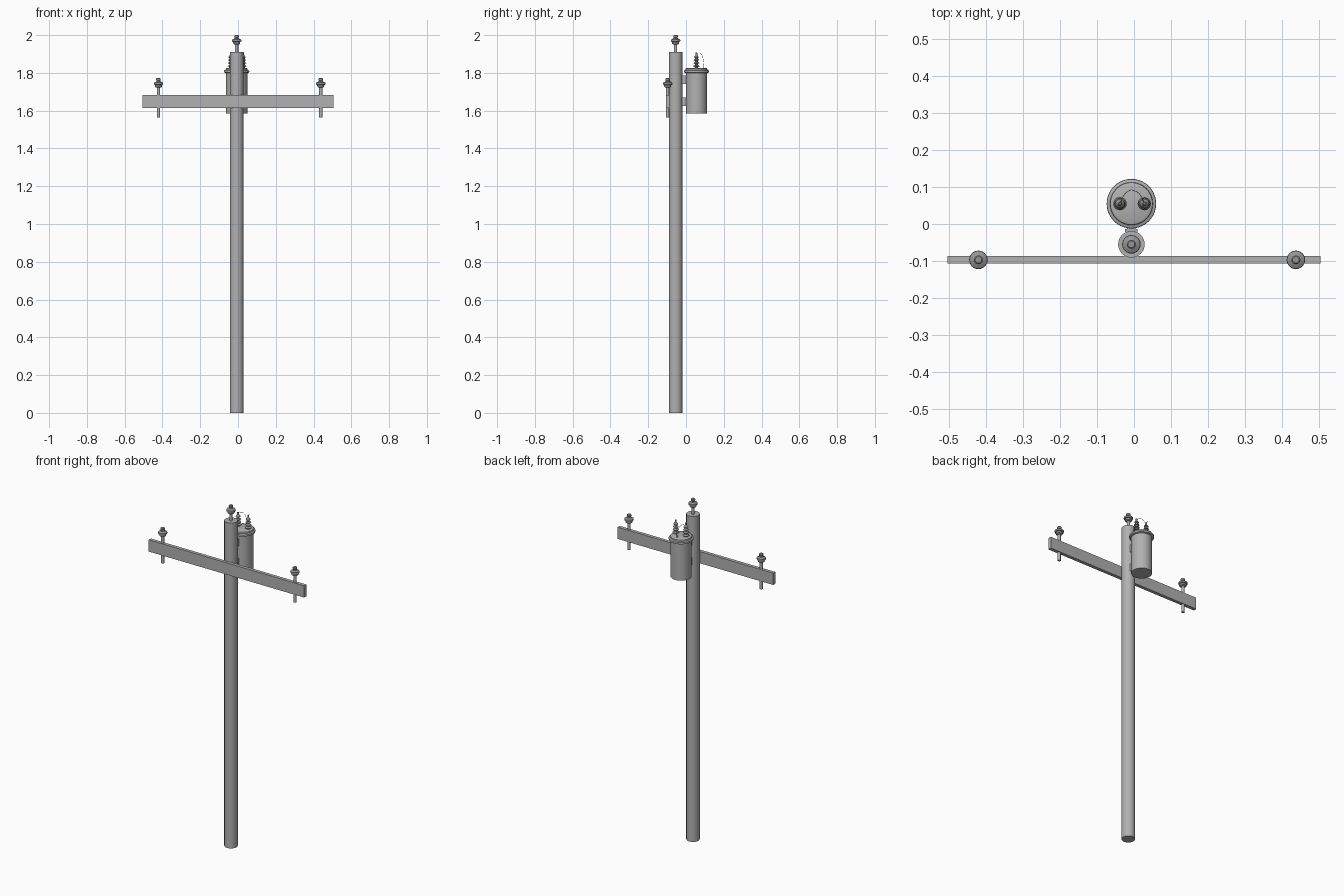
import bpy, math
from mathutils import Vector

if "Cube" in bpy.data.objects:
    bpy.data.objects.remove(bpy.data.objects["Cube"])

CX = -0.007          # pole and tank centre line
POLE_Y, ARM_Y, TANK_Y = -0.055, -0.097, 0.055


def grey(name, v):
    m = bpy.data.materials.new(name)
    m.diffuse_color = (v, v, v, 1)
    m.use_nodes = True
    m.node_tree.nodes["Principled BSDF"].inputs["Base Color"].default_value = m.diffuse_color
    return m


BODY = grey("weathered_grey", 0.44)
DARK = grey("dark_porcelain", 0.30)


def finish(name, verts, faces, smooth=True, mat=BODY):
    me = bpy.data.meshes.new(name)
    me.from_pydata(verts, [], faces)
    me.materials.append(mat)
    ob = bpy.data.objects.new(name, me)
    bpy.context.collection.objects.link(ob)
    if smooth:
        bpy.ops.object.select_all(action='DESELECT')
        ob.select_set(True)
        bpy.context.view_layer.objects.active = ob
        bpy.ops.object.shade_smooth_by_angle(angle=math.radians(35))
    return ob


def lathe(name, profile, loc, seg=24, mat=BODY):
    """Closed solid turned from (radius, z) points, bottom to top."""
    verts, faces = [], []
    for r, z in profile:
        for i in range(seg):
            a = 2 * math.pi * i / seg
            verts.append((r * math.cos(a), r * math.sin(a), z))
    for k in range(len(profile) - 1):
        for i in range(seg):
            j = (i + 1) % seg
            faces.append((k*seg + i, k*seg + j, (k+1)*seg + j, (k+1)*seg + i))
    faces.append(tuple(reversed(range(seg))))
    top = (len(profile) - 1) * seg
    faces.append(tuple(range(top, top + seg)))
    ob = finish(name, verts, faces, mat=mat)
    ob.location = loc
    return ob


def box(name, lo, hi):
    v = [(x, y, z) for x in (lo[0], hi[0]) for y in (lo[1], hi[1]) for z in (lo[2], hi[2])]
    f = [(0, 1, 3, 2), (4, 6, 7, 5), (0, 4, 5, 1), (2, 3, 7, 6), (0, 2, 6, 4), (1, 5, 7, 3)]
    return finish(name, v, f, smooth=False)


def insulator(name, x, y, top, rod_bottom):
    # Pin, then skirted porcelain cap with a wire groove
    lathe(name + "_pin", [(0.0085, rod_bottom), (0.0085, top - 0.04)], (x, y, 0), 16)
    lathe(name + "_cap", [(0.012, -0.050), (0.018, -0.046), (0.019, -0.036), (0.024, -0.034),
                          (0.025, -0.029), (0.024, -0.024), (0.017, -0.020),
                          (0.012, -0.018), (0.010, -0.013), (0.012, -0.009), (0.012, -0.003),
                          (0.009, 0.0)], (x, y, top), mat=DARK)


# Pole
lathe("pole", [(0.036, 0), (0.036, 1.91)], (CX, POLE_Y, 0), 32)

# Crossarm
box("crossarm", (-0.505, -0.107, 1.613), (0.505, -0.087, 1.682))

# Insulators on the arm ends and pole top
insulator("left_insulator", -0.421, ARM_Y, 1.772, 1.565)
insulator("right_insulator", 0.438, ARM_Y, 1.772, 1.565)
insulator("top_insulator", CX, POLE_Y, 2.0, 1.89)

# Transformer tank and rimmed lid
lathe("transformer_tank", [(0.056, 1.585), (0.056, 1.805)], (CX, TANK_Y, 0), 40)
lathe("transformer_lid", [(0.060, 1.800), (0.066, 1.803), (0.067, 1.808), (0.066, 1.813),
                          (0.058, 1.816), (0.057, 1.824), (0.050, 1.827)], (CX, TANK_Y, 0), 40)

# Tank brackets: plate and web between tank and pole
for label, z0, z1 in (("lower", 1.626, 1.669), ("upper", 1.742, 1.785)):
    box(label + "_bracket_web", (CX - 0.012, -0.03, z0), (CX + 0.012, 0.006, z1))
    box(label + "_bracket_plate", (CX - 0.017, -0.021, z0), (CX + 0.017, -0.014, z1))

# Ribbed bushings and their looping leads
for side, s in (("left", -1), ("right", 1)):
    bx = CX + 0.002 + s * 0.033
    prof = [(0.010, 1.820)]
    for k in range(4):
        z, r = 1.832 + k * 0.016, 0.018 - k * 0.0018
        prof += [(0.008, z), (r, z + 0.002), (r, z + 0.004), (0.008, z + 0.010)]
    prof += [(0.005, 1.895), (0.005, 1.906), (0.003, 1.908)]
    lathe(side + "_bushing", prof, (bx, TANK_Y, 0), 20, DARK)

    cu = bpy.data.curves.new(side + "_lead", 'CURVE')
    cu.dimensions = '3D'
    cu.bevel_depth = 0.0009
    cu.bevel_resolution = 1
    cu.resolution_u = 6
    cu.materials.append(BODY)
    sp = cu.splines.new('BEZIER')
    pts = [(bx, TANK_Y, 1.902), (bx - s * 0.012, TANK_Y + 0.025, 1.900),
           (CX + s * 0.004, TANK_Y + 0.036, 1.870), (CX + s * 0.003, TANK_Y + 0.036, 1.822)]
    sp.bezier_points.add(len(pts) - 1)
    for bp, p in zip(sp.bezier_points, pts):
        bp.co = Vector(p)
        bp.handle_left_type = bp.handle_right_type = 'AUTO'
    ob = bpy.data.objects.new(side + "_lead", cu)
    bpy.context.collection.objects.link(ob)
